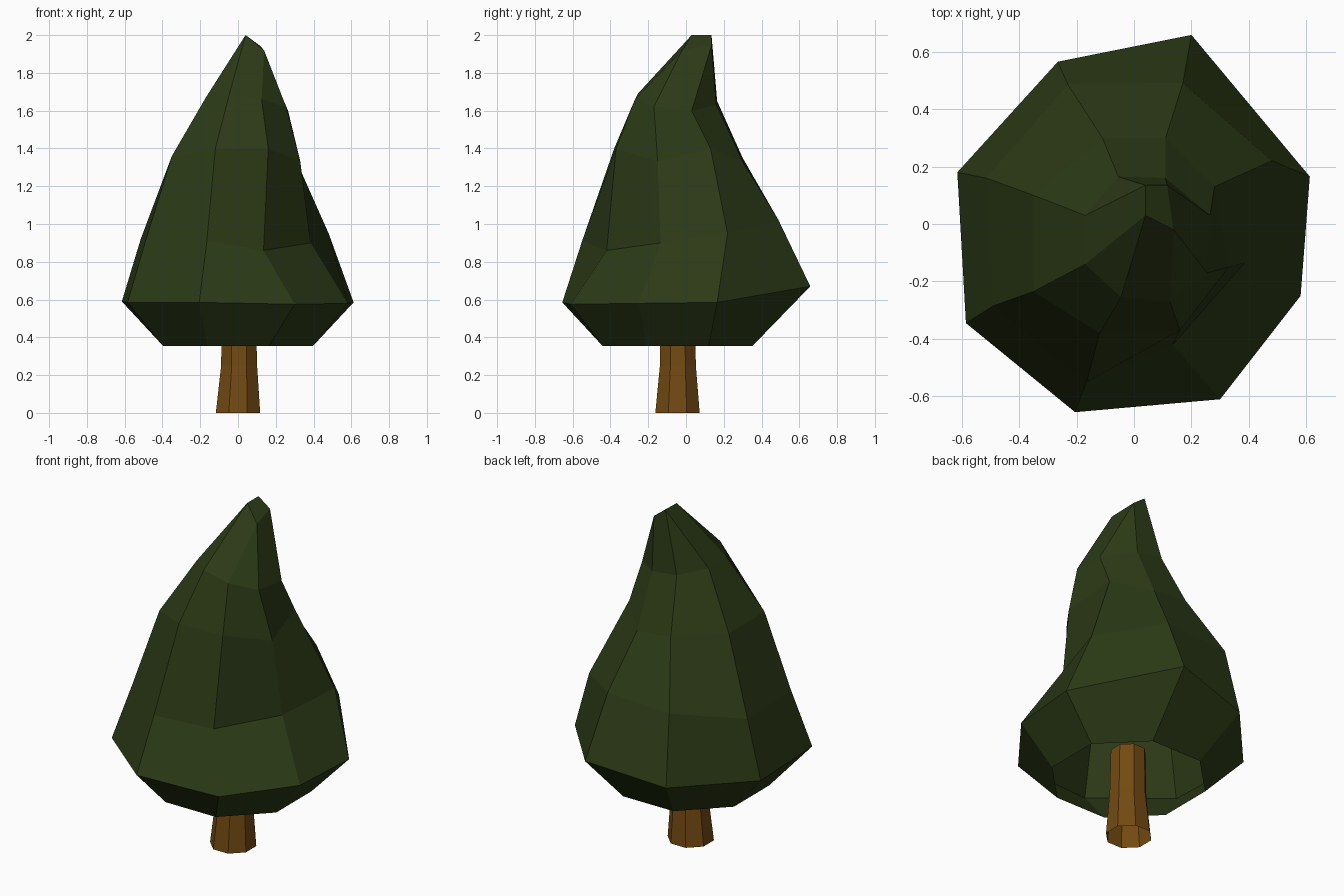
import bpy, bmesh, math

if "Cube" in bpy.data.objects:
    bpy.data.objects.remove(bpy.data.objects["Cube"])


def material(name, rgb):
    m = bpy.data.materials.new(name)
    m.diffuse_color = (*rgb, 1)
    m.use_nodes = True
    m.node_tree.nodes["Principled BSDF"].inputs["Base Color"].default_value = m.diffuse_color
    return m


def octagon(cx, cy, r, z):
    """Eight points, counter-clockwise, starting at the front-left corner."""
    return [(cx + r * math.cos(math.radians(247.5 + 45 * i)),
             cy + r * math.sin(math.radians(247.5 + 45 * i)), z) for i in range(8)]


def loft(name, rings, mat, cap_top=True):
    """Bridge eight-sided rings from bottom to top, flat shaded."""
    bm = bmesh.new()
    rows = [[bm.verts.new(p) for p in ring] for ring in rings]
    for low, high in zip(rows, rows[1:]):
        for i in range(8):
            j = (i + 1) % 8
            bm.faces.new((low[i], low[j], high[j], high[i]))
    if cap_top:
        bm.faces.new(rows[-1])
    bmesh.ops.remove_doubles(bm, verts=bm.verts, dist=0.001)
    bmesh.ops.recalc_face_normals(bm, faces=bm.faces)
    me = bpy.data.meshes.new(name)
    bm.to_mesh(me)
    bm.free()
    me.materials.append(mat)
    ob = bpy.data.objects.new(name, me)
    bpy.context.collection.objects.link(ob)
    return ob


green = material("dark green", (0.025, 0.042, 0.008))
brown = material("bark brown", (0.17, 0.068, 0.006))

# Trunk: tapered, continues up inside the hollow foliage
loft("trunk", [octagon(0, -0.045, 0.127, 0),
               octagon(0.006, -0.043, 0.103, 0.25),
               octagon(0.004, -0.043, 0.098, 0.52)], brown)

# Foliage: irregular eight-sided rings, open underneath, leaning to a bent tip
skirt = [(-.205, -.655, .585), (.30, -.61, .575), (.58, -.25, .58), (.612, .165, .585),
         (.20, .658, .67), (-.265, .565, .60), (-.615, .18, .59), (-.585, -.345, .585)]
lower = [(-.165, -.55, .91), (.135, -.42, .86), (.385, -.135, .90), (.48, .22, .95),
         (.17, .49, 1.02), (-.23, .485, 1.0), (-.515, .16, .92), (-.49, -.285, .91)]
middle = [(-.12, -.38, 1.40), (.16, -.37, 1.40), (.33, -.15, 1.33), (.28, .13, 1.40),
          (.11, .30, 1.33), (-.11, .30, 1.35), (-.35, .10, 1.36), (-.35, -.235, 1.36)]
upper = [(-.045, -.255, 1.69), (.125, -.27, 1.66), (.255, -.17, 1.62), (.265, .03, 1.60),
         (.11, .16, 1.63), (-.055, .165, 1.65), (-.17, .03, 1.67), (-.17, -.14, 1.67)]

# Tip: pairs of columns meet in a small sloping four-sided top
front_left, front_right = (.04, .03, 2.0), (.138, -.02, 1.92)
back_right, back_left = (.115, .135, 1.945), (.04, .135, 2.0)

rings = [octagon(0, -0.045, 0.43, 0.355), skirt, lower, middle, upper]
foliage = loft("foliage", rings, green, cap_top=False)

bm = bmesh.new()
bm.from_mesh(foliage.data)
rim = [min(bm.verts, key=lambda v, p=p: sum((a - b) ** 2 for a, b in zip(v.co, p)))
       for p in upper]
tip = {p: bm.verts.new(p) for p in (front_left, front_right, back_right, back_left)}
column = [front_left, front_right, front_right, back_right,
          back_right, back_left, back_left, front_left]
for i in range(8):
    j = (i + 1) % 8
    a, b = tip[column[i]], tip[column[j]]
    bm.faces.new((rim[i], rim[j], a) if a is b else (rim[i], rim[j], b, a))
bm.faces.new(tip[p] for p in (front_left, front_right, back_right, back_left))
bm.normal_update()
bm.to_mesh(foliage.data)
bm.free()
